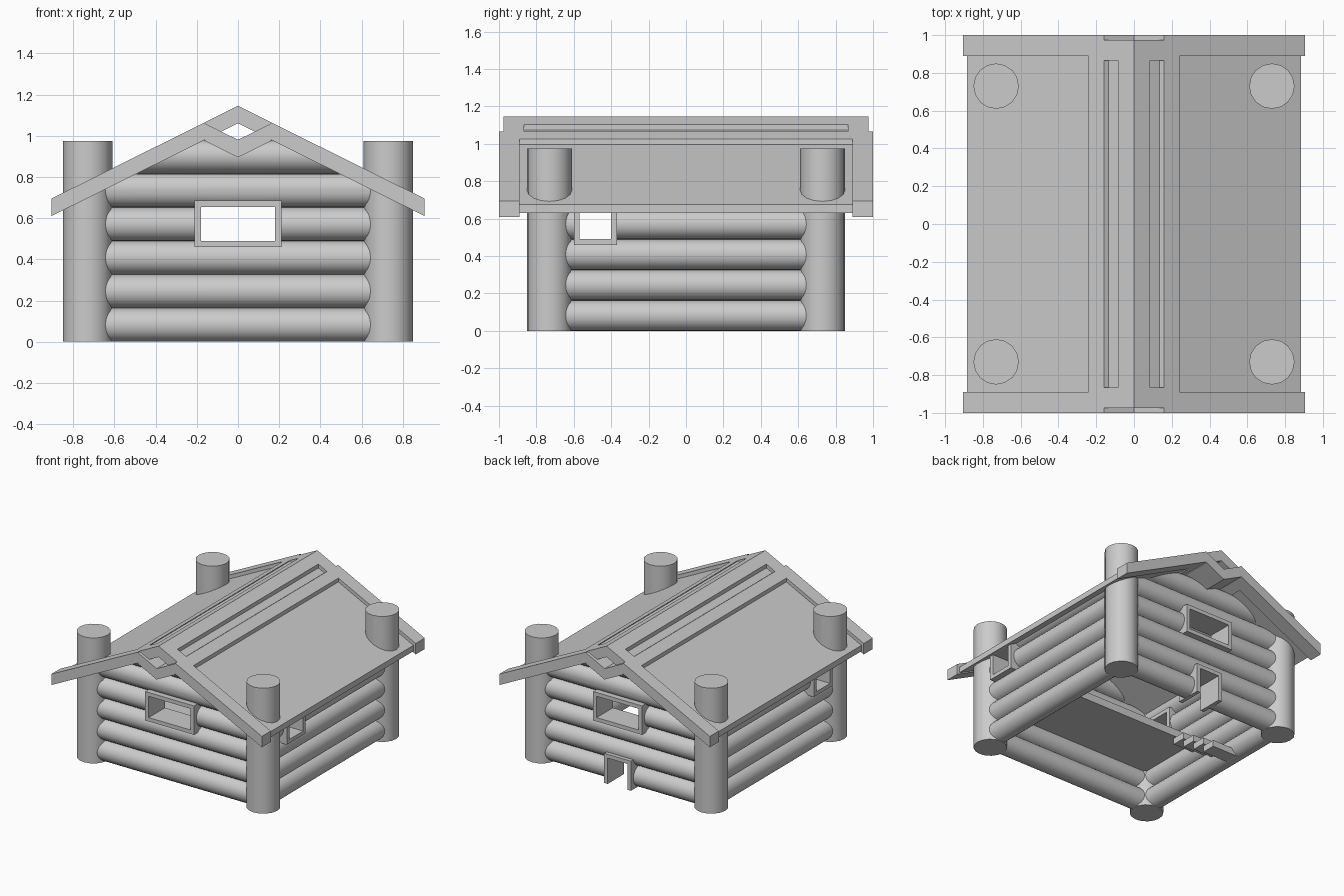
import bpy
import bmesh
from mathutils import Vector

old = bpy.data.objects.get("Cube")
if old:
    bpy.data.objects.remove(old, do_unlink=True)

POST, POST_R, POST_H = 0.73, 0.12, 0.975
LOG_R, LOG_STEP = 0.082, 0.163
SLOPE, RIDGE, DEPTH = 0.497, 1.145, 0.085

# Each wall maps (along, outward) to (x, y)
WALLS = {
    "front": lambda u, v: (u, -v),
    "back": lambda u, v: (u, v),
    "right": lambda u, v: (-v, u),
    "left": lambda u, v: (v, u),
}


def make(name, bm):
    bmesh.ops.recalc_face_normals(bm, faces=bm.faces)
    mesh = bpy.data.meshes.new(name)
    bm.to_mesh(mesh)
    bm.free()
    ob = bpy.data.objects.new(name, mesh)
    bpy.context.collection.objects.link(ob)
    return ob


def smooth(ob):
    bpy.ops.object.select_all(action='DESELECT')
    ob.select_set(True)
    bpy.context.view_layer.objects.active = ob
    bpy.ops.object.shade_smooth_by_angle()


def clip_to_roof(bm):
    for side in (1, -1):
        cut = bmesh.ops.bisect_plane(
            bm, geom=bm.verts[:] + bm.edges[:] + bm.faces[:], dist=1e-5,
            plane_co=(0, 0, RIDGE - 0.06), plane_no=(side * SLOPE, 0, 1),
            clear_outer=True)
        rim = [g for g in cut["geom_cut"] if isinstance(g, bmesh.types.BMEdge)]
        if rim:
            bmesh.ops.holes_fill(bm, edges=rim, sides=0)


def add_cylinder(bm, start, end, radius, sides):
    start, end = Vector(start), Vector(end)
    axis = end - start
    new = bmesh.ops.create_cone(bm, cap_ends=True, segments=sides, radius1=radius,
                                radius2=radius, depth=axis.length)["verts"]
    turn = Vector((0, 0, 1)).rotation_difference(axis).to_matrix()
    bmesh.ops.rotate(bm, verts=new, matrix=turn)
    bmesh.ops.translate(bm, verts=new, vec=(start + end) / 2)


def add_box(bm, low, high):
    low, high = Vector(low), Vector(high)
    new = bmesh.ops.create_cube(bm, size=1)["verts"]
    for v in new:
        v.co = (low + high) / 2 + v.co * (high - low)


def wall_box(bm, place, u0, u1, z0, z1, v0, v1):
    a, b = place(u0, v0), place(u1, v1)
    low = (min(a[0], b[0]), min(a[1], b[1]), z0)
    high = (max(a[0], b[0]), max(a[1], b[1]), z1)
    add_box(bm, low, high)


# Corner posts
for x, sx in ((POST, "left"), (-POST, "right")):
    for y, sy in ((-POST, "front"), (POST, "back")):
        bm = bmesh.new()
        add_cylinder(bm, (x, y, 0), (x, y, POST_H), POST_R, 16)
        smooth(make(f"{sy}_{sx}_post", bm))

# Openings: name, centre, width, bottom, top
window = ("window", 0, 0.42, 0.46, 0.685)
door = ("door", 0, 0.23, 0, 0.23)
small = ("window", -0.485, 0.23, 0.46, 0.685)
openings = {"front": [window], "back": [window, door], "right": [small], "left": [small]}
BAR = 0.03

for wall, place in WALLS.items():
    # Cutters for the openings
    cutters = []
    for kind, mid, width, z0, z1 in openings[wall]:
        half = width / 2
        bm = bmesh.new()
        low = z0 - 0.1 if kind == "door" else z0 + BAR / 2
        wall_box(bm, place, mid - half + BAR / 2, mid + half - BAR / 2,
                 low, z1 - BAR / 2, 0.5, 1)
        cutter = make("opening_cutter", bm)
        cutter.hide_render = True
        cutters.append((cutter, z0, z1))

        # Frame bars
        bm = bmesh.new()
        for u in (mid - half, mid + half - BAR):
            wall_box(bm, place, u, u + BAR, z0, z1, 0.64, 0.84)
        rails = [z1 - BAR] if kind == "door" else [z0, z1 - BAR]
        for z in rails:
            wall_box(bm, place, mid - half + BAR, mid + half - BAR, z, z + BAR, 0.64, 0.84)
        clip_to_roof(bm)
        make(f"{wall}_{kind}_frame", bm)

    # Stacked logs, trimmed under the roof
    count = 6 if wall in ("front", "back") else 5
    for i in range(count):
        z = LOG_R + LOG_STEP * i
        bm = bmesh.new()
        add_cylinder(bm, (*place(-POST, POST), z), (*place(POST, POST), z), LOG_R, 24)
        clip_to_roof(bm)
        log = make(f"{wall}_log_{i + 1}", bm)
        smooth(log)
        for cutter, z0, z1 in cutters:
            if z + LOG_R > z0 and z - LOG_R < z1:
                mod = log.modifiers.new("opening", 'BOOLEAN')
                mod.operation = 'DIFFERENCE'
                mod.solver = 'EXACT'
                mod.object = cutter
                bpy.ops.object.modifier_apply(modifier=mod.name)
    for cutter, _, _ in cutters:
        bpy.data.objects.remove(cutter, do_unlink=True)


# Roof planks: sloped prisms repeated on both sides
def plank(name, x0, x1, y0, y1, top=RIDGE, depth=DEPTH, slope=-SLOPE):
    bm = bmesh.new()
    for side in (1, -1):
        outline = [(x, top + slope * x - d)
                   for x, d in ((x0, 0), (x1, 0), (x1, depth), (x0, depth))]
        face = bm.faces.new([bm.verts.new((side * x, y0, z)) for x, z in outline])
        new = bmesh.ops.extrude_face_region(bm, geom=[face])["geom"]
        bmesh.ops.translate(bm, vec=(0, y1 - y0, 0),
                            verts=[g for g in new if isinstance(g, bmesh.types.BMVert)])
    return make(name, bm)


plank("roof_panels", 0.075, 0.885, -0.89, 0.89, top=RIDGE - 0.03, depth=0.045)
plank("roof_ridge", 0, 0.085, -0.975, 0.975)
plank("roof_upper_rails", 0.16, 0.24, -0.89, 0.89)
plank("roof_valley", 0, 0.16, -1, 1, top=0.98, slope=SLOPE)
for end, y0, y1 in (("front", -1, -0.89), ("back", 0.89, 1)):
    plank(f"{end}_gable_boards", 0.16, 0.905, y0, y1)
for end, y0, y1 in (("front", -0.975, -0.865), ("back", 0.865, 0.975)):
    plank(f"{end}_gable_peak", 0.085, 0.16, y0, y1)

# Raised floor over the front half
bm = bmesh.new()
add_box(bm, (-0.7, -0.7, 0.28), (0.7, -0.13, 0.34))
make("raised_floor", bm)

# Steps down to the ground along one wall
bm = bmesh.new()
for i in range(4):
    y = -0.13 + 0.11 * i
    z = 0.26 - 0.07 * i
    add_box(bm, (-0.7, y, z - 0.05), (-0.48, y + 0.11, z))
make("steps", bm)
